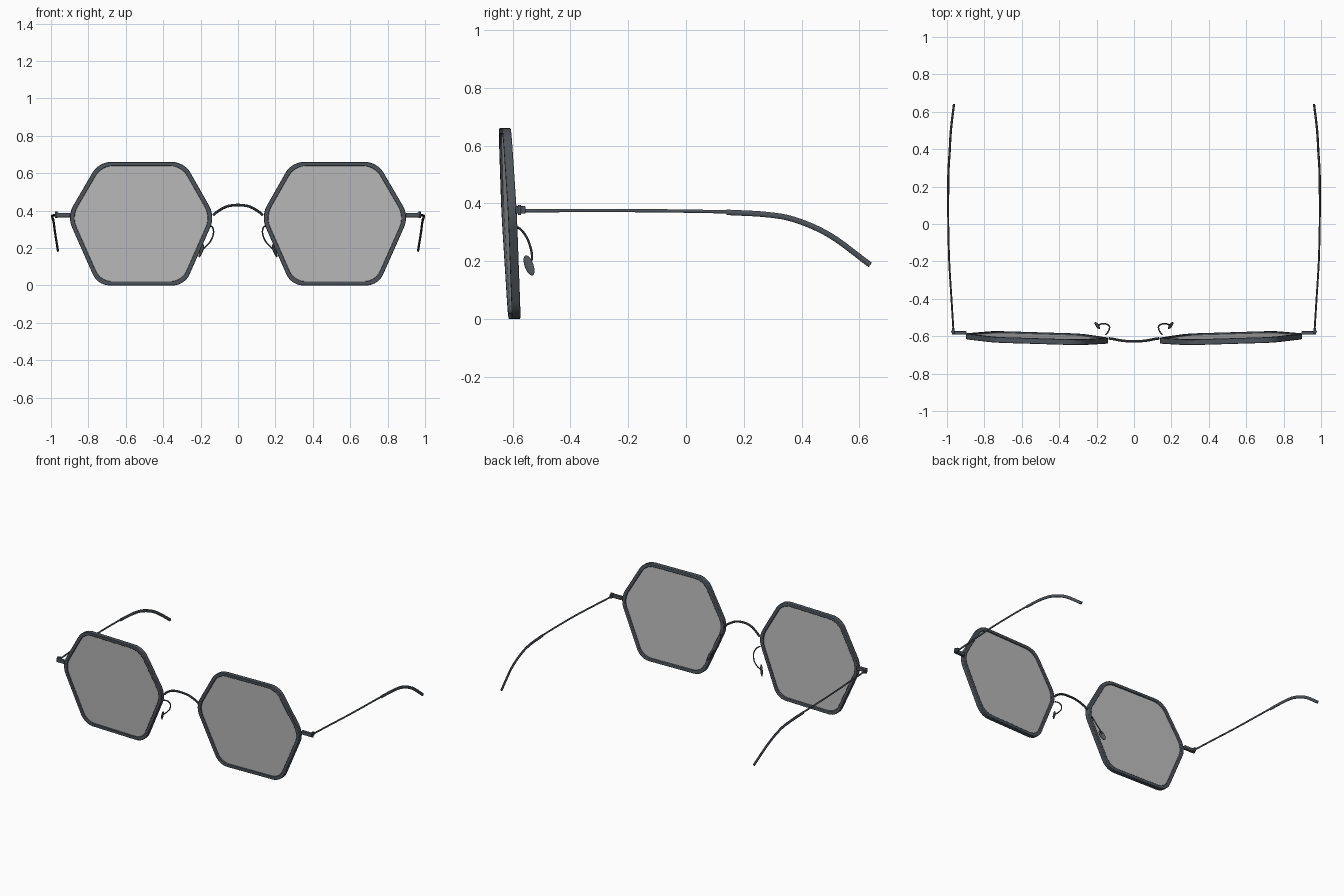
import bpy, bmesh, math
from mathutils import Vector
from mathutils.geometry import interpolate_bezier

old = bpy.data.objects.get("Cube")
if old:
    bpy.data.objects.remove(old, do_unlink=True)


def material(name, rgb):
    m = bpy.data.materials.new(name)
    m.use_nodes = True
    color = (*rgb, 1)
    m.diffuse_color = color
    m.node_tree.nodes["Principled BSDF"].inputs["Base Color"].default_value = color
    return m


metal = material("dark slate metal", (0.075, 0.09, 0.105))
glass = material("grey lens", (0.5, 0.5, 0.5))


def finish(bm, name, mat, mirror=True, bevel=0):
    bmesh.ops.recalc_face_normals(bm, faces=bm.faces)
    mesh = bpy.data.meshes.new(name)
    bm.to_mesh(mesh)
    bm.free()
    mesh.materials.append(mat)
    ob = bpy.data.objects.new(name, mesh)
    bpy.context.collection.objects.link(ob)
    bpy.ops.object.select_all(action="DESELECT")
    ob.select_set(True)
    bpy.context.view_layer.objects.active = ob
    bpy.ops.object.shade_smooth_by_angle(angle=math.radians(35))
    if bevel:
        mod = ob.modifiers.new("soft edges", "BEVEL")
        mod.width = bevel
        mod.segments = 2
    if mirror:
        ob.modifiers.new("other side", "MIRROR").use_mirror_merge = False
    return ob


def bridge_loops(bm, a, b):
    for i in range(len(a)):
        j = (i + 1) % len(a)
        bm.faces.new((a[i], a[j], b[j], b[i]))


def smooth_path(points, steps=6):
    p = [Vector(v) for v in points]
    p = [2 * p[0] - p[1]] + p + [2 * p[-1] - p[-2]]
    out = []
    for a, b, c, d in zip(p, p[1:], p[2:], p[3:]):
        out += interpolate_bezier(b, b + (c - a) / 6, c - (d - b) / 6, c, steps + 1)[:-1]
    return out + [p[-2]]


def sweep(name, points, wide, tall, up=(0, 0, 1), mirror=True, sides=10):
    """Elliptical section swept along a smooth path."""
    path = smooth_path(points)
    bm = bmesh.new()
    rings = []
    for i, p in enumerate(path):
        t = (path[min(i + 1, len(path) - 1)] - path[max(i - 1, 0)]).normalized()
        side = t.cross(Vector(up)).normalized()
        top = side.cross(t)
        angles = [math.tau * k / sides for k in range(sides)]
        rings.append([bm.verts.new(p + side * wide * math.cos(a) + top * tall * math.sin(a))
                      for a in angles])
    for a, b in zip(rings, rings[1:]):
        bridge_loops(bm, a, b)
    bm.faces.new(rings[0])
    bm.faces.new(rings[-1])
    return finish(bm, name, metal, mirror)


def box(name, center, size, bevel=0.003):
    bm = bmesh.new()
    bmesh.ops.create_cube(bm, size=1)
    bmesh.ops.scale(bm, vec=size, verts=bm.verts)
    bmesh.ops.translate(bm, vec=center, verts=bm.verts)
    return finish(bm, name, metal, bevel=bevel)


# Rounded hexagon outline shared by the rims and lenses
CENTER = Vector((0.52, 0.335))
CORNERS = [Vector(c) for c in ((0.122, 0.37), (0.287, 0.66), (0.745, 0.66),
                               (0.914, 0.37), (0.75, 0.0), (0.285, 0.0))]


def outline(scale, setback=0.065):
    pts = []
    for i, c in enumerate(CORNERS):
        a = c + (CORNERS[i - 1] - c).normalized() * setback
        b = c + (CORNERS[(i + 1) % 6] - c).normalized() * setback
        pts += interpolate_bezier(a, a.lerp(c, 0.6), b.lerp(c, 0.6), b, 8)
    return [CENTER + (p - CENTER) * scale for p in pts]


def lens_plane(x, z):
    return -0.61 - 0.05 * (z - 0.33) + 0.03 * (x - 0.52)


def loop(bm, scale, depth):
    return [bm.verts.new((p.x, lens_plane(p.x, p.y) + depth, p.y)) for p in outline(scale)]


# Rims
bm = bmesh.new()
loops = [loop(bm, s, d) for s, d in ((1, -0.015), (1, 0.015), (0.935, 0.015), (0.935, -0.015))]
for i in range(4):
    bridge_loops(bm, loops[i], loops[(i + 1) % 4])
finish(bm, "lens_rims", metal, bevel=0.003)

# Lenses
bm = bmesh.new()
front, back = loop(bm, 0.945, -0.006), loop(bm, 0.945, 0.006)
bridge_loops(bm, front, back)
bm.faces.new(front)
bm.faces.new(back)
finish(bm, "lenses", glass)

# Bridge over the nose
half = [(0.132, -0.612, 0.375), (0.11, -0.615, 0.395), (0.06, -0.624, 0.422)]
arch = half + [(0, -0.628, 0.43)] + [(-x, y, z) for x, y, z in reversed(half)]
sweep("bridge", arch, 0.007, 0.007, up=(0, 1, 0), mirror=False)

# End pieces and hinges
box("end_pieces", (0.934, -0.582, 0.376), (0.075, 0.02, 0.024))
box("hinges", (0.967, -0.573, 0.377), (0.014, 0.036, 0.026))
bm = bmesh.new()
bmesh.ops.create_cone(bm, cap_ends=True, segments=12, radius1=0.006, radius2=0.006, depth=0.034)
bmesh.ops.translate(bm, vec=(0.972, -0.576, 0.377), verts=bm.verts)
finish(bm, "hinge_pins", metal)

# Temple arms and curved ear tips
sweep("temple_arms", [(0.965, -0.575, 0.374), (0.976, -0.4, 0.375), (0.988, -0.2, 0.375),
                      (0.993, 0, 0.373), (0.994, 0.17, 0.37)], 0.005, 0.006)
sweep("ear_tips", [(0.994, 0.14, 0.369), (0.992, 0.28, 0.361), (0.986, 0.38, 0.342),
                   (0.979, 0.5, 0.288), (0.963, 0.637, 0.187)], 0.006, 0.010)

# Nose pad wires
sweep("nose_pad_wires", [(0.152, -0.592, 0.32), (0.136, -0.572, 0.31), (0.131, -0.55, 0.28),
                         (0.145, -0.536, 0.24), (0.17, -0.533, 0.21), (0.192, -0.541, 0.19)],
      0.004, 0.004, up=(0.3, 1, 0.2))

# Nose pads: flattened ovals leaning along the nose
bm = bmesh.new()
bmesh.ops.create_uvsphere(bm, u_segments=16, v_segments=10, radius=1)
axis = Vector((0.025, 0.026, -0.068)).normalized()
flat = axis.cross(Vector((0.4, 1, 0))).normalized()
width = axis.cross(flat)
for v in bm.verts:
    x, y, z = v.co
    v.co = Vector((0.196, -0.543, 0.185)) + flat * x * 0.007 + width * y * 0.016 + axis * z * 0.039
finish(bm, "nose_pads", metal)
